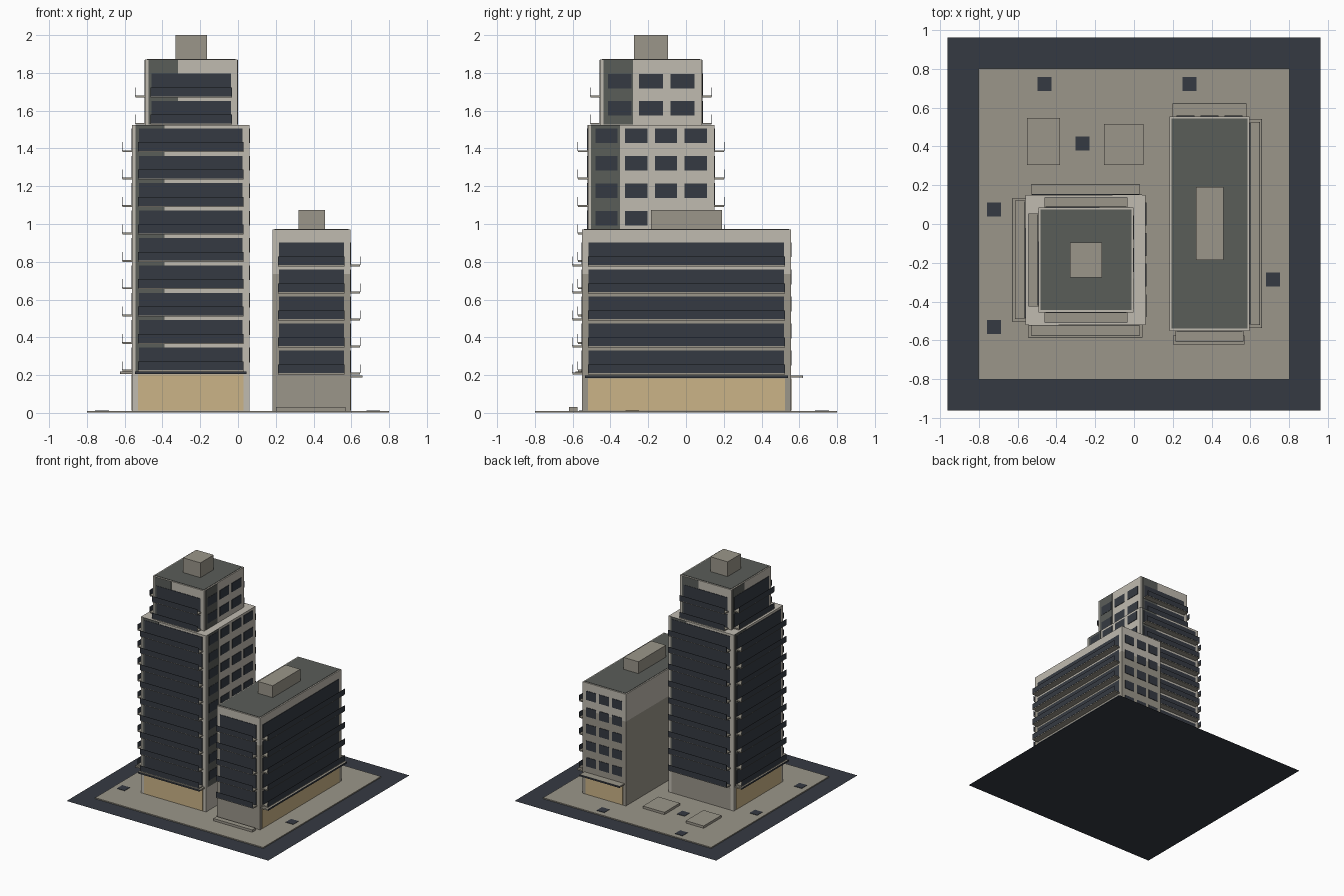
import bpy, bmesh
from mathutils import Matrix, Vector

cube = bpy.data.objects.get("Cube")
if cube:
    bpy.data.objects.remove(cube, do_unlink=True)


def material(name, rgb):
    lin = [((c / 255 + 0.055) / 1.055) ** 2.4 for c in rgb] + [1]
    m = bpy.data.materials.new(name)
    m.use_nodes = True
    m.diffuse_color = lin
    bsdf = next(n for n in m.node_tree.nodes if n.type == 'BSDF_PRINCIPLED')
    bsdf.inputs["Base Color"].default_value = lin
    bsdf.inputs["Roughness"].default_value = 0.9
    return m


LIGHT = material("light_stone", (192, 187, 176))
TAUPE = material("taupe_concrete", (155, 150, 138))
GREY = material("dark_grey", (90, 93, 89))
GLASS = material("dark_slate", (53, 58, 66))
TAN = material("warm_tan", (203, 180, 135))


def boxes(name, spans, mat):
    """One object made of axis-aligned boxes, each (x0, x1, y0, y1, z0, z1)."""
    bm = bmesh.new()
    for x0, x1, y0, y1, z0, z1 in spans:
        centre = Vector((x0 + x1, y0 + y1, z0 + z1)) / 2
        size = (abs(x1 - x0), abs(y1 - y0), abs(z1 - z0), 1)
        bmesh.ops.create_cube(bm, size=1, matrix=Matrix.Translation(centre) @ Matrix.Diagonal(size))
    mesh = bpy.data.meshes.new(name)
    bm.to_mesh(mesh)
    bm.free()
    mesh.materials.append(mat)
    obj = bpy.data.objects.new(name, mesh)
    bpy.context.collection.objects.link(obj)
    return obj


def on_side(plan, side, u0, u1, d0, d1, z0, z1):
    """Box on a wall: u runs left to right seen from outside, d runs outward."""
    x0, x1, y0, y1 = plan
    if side == "front":
        return (x0 + u0, x0 + u1, y0 - d1, y0 - d0, z0, z1)
    if side == "back":
        return (x1 - u1, x1 - u0, y1 + d0, y1 + d1, z0, z1)
    if side == "left":
        return (x1 + d0, x1 + d1, y0 + u0, y0 + u1, z0, z1)
    return (x0 - d1, x0 - d0, y1 - u1, y1 - u0, z0, z1)


def width(plan, side):
    return plan[1] - plan[0] if side in ("front", "back") else plan[3] - plan[2]


def balconies(name, plan, side, floors, depth):
    w, m = width(plan, side), 0.03
    def wall(*a):
        return on_side(plan, side, *a)
    boxes(f"{name}_{side}_glazing",
          [wall(m + .005, w - m - .005, 0, .004, z, z + .118) for z in floors], GLASS)
    boxes(f"{name}_{side}_balcony_slabs",
          [wall(m, w - m, 0, depth, z - .008, z + .002) for z in floors], TAUPE)
    boxes(f"{name}_{side}_railings",
          [wall(m, w - m, depth, depth + .002, z - .002, z + .045) for z in floors], GLASS)


def windows(name, plan, side, floors, columns):
    pitch = (width(plan, side) - .04) / columns
    spans = []
    for z in floors:
        for i in range(columns):
            u = .02 + pitch * (i + .125)
            spans.append(on_side(plan, side, u, u + pitch * .75, 0, .004, z + .04, z + .117))
    boxes(f"{name}_{side}_windows", spans, GLASS)


def accents(name, plan, u1, z0, z1):
    boxes(f"{name}_corner_accents",
          [on_side(plan, s, .018, u1, 0, .002, z0, z1) for s in ("front", "left", "back", "right")], GREY)


def shopfront(name, plan, side, top):
    w = width(plan, side)
    boxes(f"{name}_{side}_shopfront", [on_side(plan, side, .03, w - .03, 0, .004, .012, top)], TAN)
    boxes(f"{name}_{side}_canopy", [on_side(plan, side, .015, w - .015, 0, .063, top + .004, top + .016)], TAUPE)
    boxes(f"{name}_{side}_canopy_edge",
          [on_side(plan, side, .015, w - .015, .063, .065, top + .002, top + .016)], GLASS)


def roof(name, plan, z, hut, top):
    x0, x1, y0, y1 = plan
    boxes(f"{name}_roof", [(x0 + .011, x1 - .011, y0 + .011, y1 - .011, z, z + .003)], GREY)
    boxes(f"{name}_roof_housing", [(*hut, z, top)], TAUPE)


# Ground: flat dark sheet, paved plaza, planters and tiles
bm = bmesh.new()
bmesh.ops.create_grid(bm, x_segments=1, y_segments=1, size=.96)
sheet = bpy.data.meshes.new("ground_sheet")
bm.to_mesh(sheet)
bm.free()
sheet.materials.append(GLASS)
bpy.context.collection.objects.link(bpy.data.objects.new("ground_sheet", sheet))
boxes("plaza", [(-.8, .8, -.8, .8, .001, .01)], TAUPE)
boxes("plaza_plinths", [(-.55, -.38, .305, .545, .005, .03), (-.155, .05, .305, .515, .005, .03)], TAUPE)
boxes("entrance_step", [(.2, .57, -.62, -.575, .005, .03)], TAUPE)
tiles = [(-.46, .72), (.285, .72), (-.265, .415), (-.72, .075), (-.72, -.53), (.715, -.285)]
boxes("plaza_tiles", [(x - .036, x + .036, y - .036, y + .036, .009, .013) for x, y in tiles], GLASS)

# Tall tower, lower shaft
shaft = (-.56, .06, -.52, .15)
floors = [.228 + .145 * i for i in range(9)]
boxes("tower_shaft", [(*shaft, .005, 1.525)], LIGHT)
accents("tower", shaft, .17, .215, 1.525)
for side in ("front", "right", "back"):
    balconies("tower", shaft, side, floors, .052)
windows("tower", shaft, "left", floors, 4)
shopfront("tower", shaft, "front", .203)
shopfront("tower", shaft, "right", .203)
boxes("tower_back_base", [on_side(shaft, "back", .03, .59, 0, .003, .012, .2)], TAUPE)

# Tall tower, set-back crown
crown = (-.492, -.003, -.455, .085)
floors = [1.534, 1.678]
boxes("crown_walls", [(*crown, 1.52, 1.87)], LIGHT)
accents("crown", crown, .175, 1.527, 1.868)
for side in ("front", "right", "back"):
    balconies("crown", crown, side, floors, .05)
windows("crown", crown, "left", floors, 3)
roof("crown", crown, 1.87, (-.33, -.165, -.275, -.095), 2.0)

# Low block with two-tone walls
block = (.183, .595, -.55, .555)
floors = [.212 + .143 * i for i in range(5)]
boxes("block_lower_walls", [(*block, .005, .735)], TAUPE)
boxes("block_upper_walls", [(*block, .735, .97)], LIGHT)
for side in ("front", "left"):
    balconies("block", block, side, floors, .052)
windows("block", block, "back", floors, 3)
shopfront("block", block, "left", .183)
shopfront("block", block, "back", .183)
roof("block", block, .97, (.32, .46, -.185, .19), 1.075)
